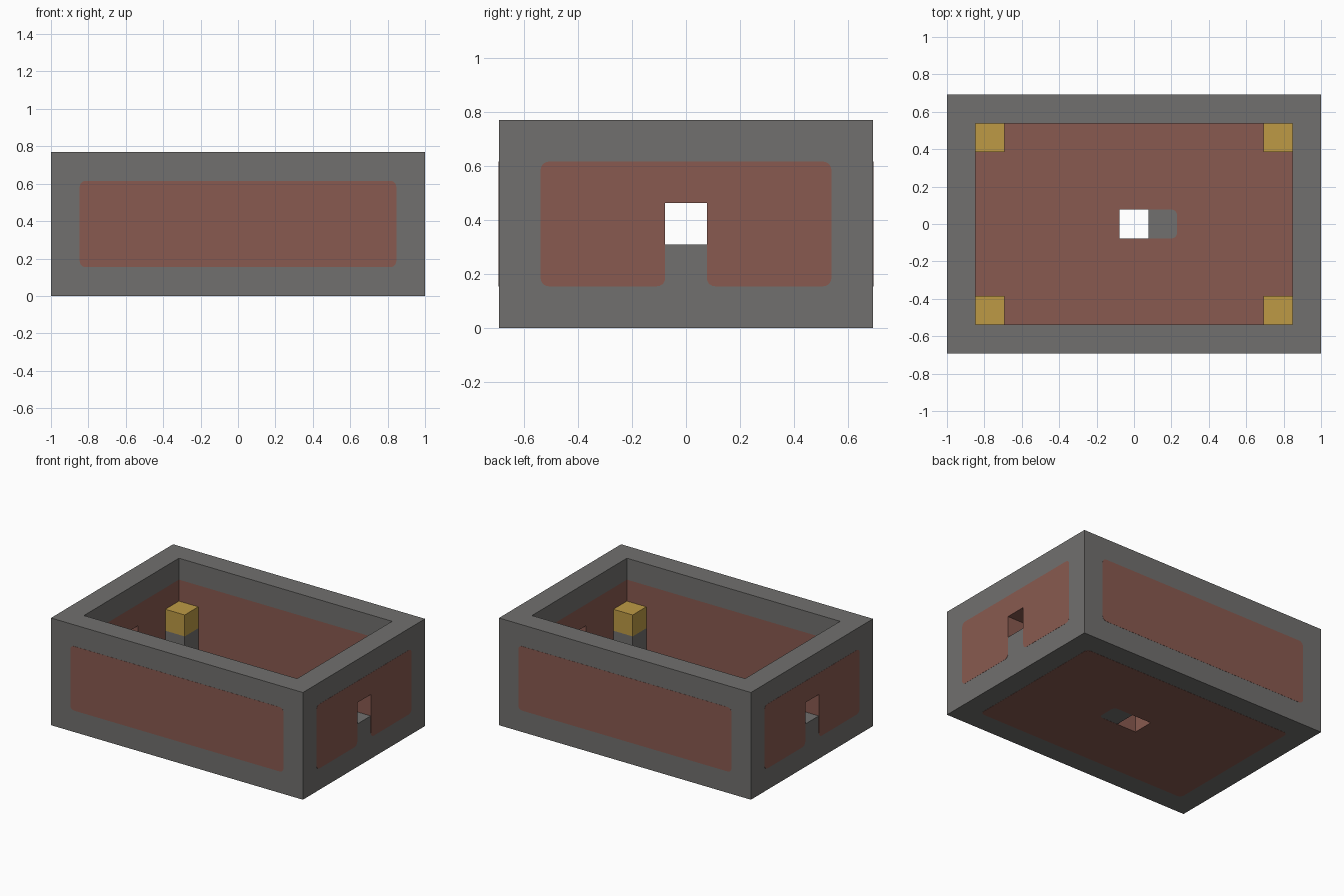
import bpy, bmesh, math
from mathutils import Vector, Matrix

cube = bpy.data.objects.get("Cube")
if cube:
    bpy.data.objects.remove(cube)

U = 2 / 13            # one block
R = 0.2               # corner radius of the painted panels, in blocks
THICK = 0.001         # plate thickness


def material(name, rgb):
    m = bpy.data.materials.new(name)
    m.use_nodes = True
    m.diffuse_color = (*rgb, 1)
    m.node_tree.nodes["Principled BSDF"].inputs["Base Color"].default_value = (*rgb, 1)
    return m


GREY = material("stone_grey", (0.165, 0.162, 0.156))
BROWN = material("brick_brown", (0.25, 0.102, 0.08))
GOLD = material("gold", (0.51, 0.323, 0.06))


def add_object(name, bm, *mats):
    bmesh.ops.recalc_face_normals(bm, faces=bm.faces)
    mesh = bpy.data.meshes.new(name)
    bm.to_mesh(mesh)
    bm.free()
    for m in mats:
        mesh.materials.append(m)
    ob = bpy.data.objects.new(name, mesh)
    bpy.context.collection.objects.link(ob)
    return ob


def box(name, lo, hi, *mats):
    """Box between two corners given in blocks."""
    bm = bmesh.new()
    bmesh.ops.create_cube(bm, size=1)
    lo, hi = Vector(lo) * U, Vector(hi) * U
    for v in bm.verts:
        v.co = (lo + hi) / 2 + v.co * (hi - lo)
    return add_object(name, bm, *mats)


def plate(name, outline, origin, across, up, mat):
    """Thin plate from (a, b, rounded) points, laid on a plane with its normal outward."""
    across, up = Vector(across), Vector(up)
    normal = across.cross(up)
    pts = []
    for i, (a, b, rounded) in enumerate(outline):
        p = Vector((a, b))
        if not rounded:
            pts.append(p)
            continue
        d0 = (Vector(outline[i - 1][:2]) - p).normalized() * R
        d1 = (Vector(outline[(i + 1) % len(outline)][:2]) - p).normalized() * R
        for k in range(6):
            t = math.pi / 2 * k / 5
            pts.append(p + d0 * (1 - math.sin(t)) + d1 * (1 - math.cos(t)))
    bm = bmesh.new()
    face = bm.faces.new([bm.verts.new((Vector(origin) + across * p.x + up * p.y) * U) for p in pts])
    ext = bmesh.ops.extrude_face_region(bm, geom=[face])["geom"]
    bmesh.ops.translate(bm, vec=normal * THICK,
                        verts=[g for g in ext if isinstance(g, bmesh.types.BMVert)])
    return add_object(name, bm, mat)


# Open basin: outer block minus cavity, end windows and floor drain
basin = box("basin", (-6.5, -4.5, 0), (6.5, 4.5, 5), GREY, BROWN)
cutters = [box("cavity_cutter", (-5.5, -3.5, 1), (5.5, 3.5, 6)),
           box("window_cutter", (-7, -0.5, 2), (7, 0.5, 3)),
           box("drain_cutter", (-0.5, -0.5, -1), (0.5, 0.5, 1.5))]
for c in cutters:
    mod = basin.modifiers.new(c.name, "BOOLEAN")
    mod.operation, mod.solver, mod.object = "DIFFERENCE", "EXACT", c
bpy.context.view_layer.update()
bm = bmesh.new()
bm.from_object(basin, bpy.context.evaluated_depsgraph_get())
basin.modifiers.clear()
for c in cutters:
    bpy.data.objects.remove(c)

# Cut the basin along its colour borders, then colour the faces by place
bmesh.ops.triangulate(bm, faces=bm.faces)
for co, no in (((0, 0, 4), (0, 0, 1)), ((0, 0, 2), (0, 0, 1)),
               ((0, 0.5, 0), (0, 1, 0)), ((0, -0.5, 0), (0, 1, 0))):
    bmesh.ops.bisect_plane(bm, geom=bm.verts[:] + bm.edges[:] + bm.faces[:],
                           plane_co=Vector(co) * U, plane_no=no)
bm.normal_update()
for f in bm.faces:
    c, n = f.calc_center_median() / U, f.normal
    outer = abs(c.x) > 6.49 or abs(c.y) > 4.49 or c.z < 0.01
    rim = c.z > 4
    sill = abs(c.x) > 5.4 and abs(c.y) < 0.5 and 1.01 < c.z < 2.01
    drain_side = n.x < -0.5 and abs(c.x) < 1
    f.material_index = 0 if outer or rim or sill or drain_side else 1
bm.to_mesh(basin.data)
bm.free()

# Brown panels on the outside walls
long_panel = [(-5.5, 1, 1), (5.5, 1, 1), (5.5, 4, 1), (-5.5, 4, 1)]
end_panel = [(-3.5, 1, 1), (-0.5, 1, 1), (-0.5, 3, 0), (0.5, 3, 0),
             (0.5, 1, 1), (3.5, 1, 1), (3.5, 4, 1), (-3.5, 4, 1)]
Z = (0, 0, 1)
plate("front_panel", long_panel, (0, -4.5, 0), (1, 0, 0), Z, BROWN)
plate("back_panel", long_panel, (0, 4.5, 0), (-1, 0, 0), Z, BROWN)
plate("left_panel", end_panel, (6.5, 0, 0), (0, 1, 0), Z, BROWN)
plate("right_panel", end_panel, (-6.5, 0, 0), (0, -1, 0), Z, BROWN)

# Underside panel in two halves around the drain and its channel
half = [(-5.5, 0, 0), (-0.5, 0, 0), (-0.5, 0.5, 0), (1.5, 0.5, 1),
        (1.5, 0, 0), (5.5, 0, 0), (5.5, 3.5, 1), (-5.5, 3.5, 1)]
for side, s in (("front", -1), ("back", 1)):
    panel = plate(side + "_underside_panel", half, (0, 0, 0), (1, 0, 0), (0, s, 0), BROWN)
    panel.location.z = -THICK if s < 0 else 0
    if s < 0:
        panel.location.z = 0
    else:
        panel.location.z = -THICK

# Grey channel beside the drain on the floor
plate("drain_channel", [(0.5, -0.5, 0), (1.5, -0.5, 1), (1.5, 0.5, 1), (0.5, 0.5, 0)],
      (0, 0, 1), (1, 0, 0), (0, 1, 0), GREY)

# Gold-capped pillars in the four inner corners
for xname, sx in (("left", 1), ("right", -1)):
    for yname, sy in (("front", -1), ("back", 1)):
        x, y = sorted((4.5 * sx, 5.5 * sx)), sorted((2.5 * sy, 3.5 * sy))
        for part, z, mat in (("pillar", 1, GREY), ("pillar_cap", 2, GOLD)):
            box(f"{yname}_{xname}_{part}", (x[0], y[0], z), (x[1], y[1], z + 1), mat)
